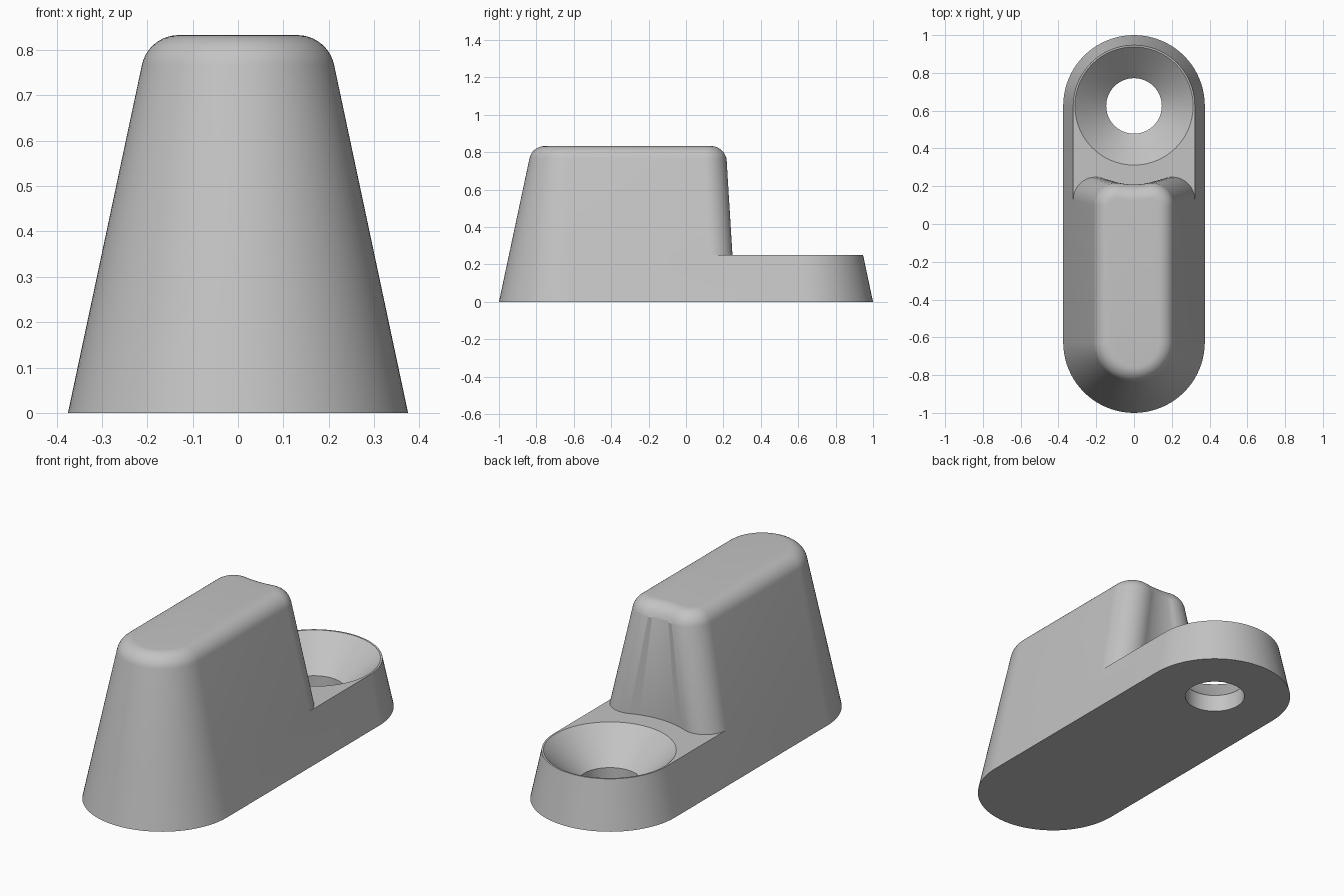
import bpy, bmesh, math
from math import sin, cos, atan2, sqrt, radians, tan, pi

if "Cube" in bpy.data.objects:
    bpy.data.objects.remove(bpy.data.objects["Cube"])

DRAFT = radians(12)
CY = 0.625            # end-arc centres at y = -CY and +CY
BASE_R = 0.375
STEP_Z, TOP_Z = 0.25, 0.833
FILLET = 0.083        # top edge rounding
CLEAR_R = 0.416       # concave clearance around the screw hole
CORNER_R = 0.12       # rounded upright back corners


def arc(cx, cy, r, a0, a1, n):
    return [(cx + r * cos(a0 + (a1 - a0) * i / n), cy + r * sin(a0 + (a1 - a0) * i / n))
            for i in range(n + 1)]


def width(z):
    return BASE_R - tan(DRAFT) * z


def corner_y(w, rc, r):
    return CY - sqrt((rc + r) ** 2 - (w - r) ** 2)


def mirrored(half):
    return half + [(-x, y) for x, y in reversed(half[1:-1])]


def plate_outline(w, y):
    return mirrored(arc(0, -CY, w, -pi / 2, 0, 20) + [(w, y)] + arc(0, CY, w, 0, pi / 2, 20))


def block_outline(w, inset):
    rc, r = CLEAR_R + inset, CORNER_R - inset
    cx, cy = w - r, corner_y(w, rc, r)
    a = atan2(CY - cy, -cx)
    half = arc(0, -CY, w, -pi / 2, 0, 20) + arc(cx, cy, r, 0, a, 14)
    half += arc(0, CY, rc, a - pi, -pi / 2, 10)[1:]
    return mirrored(half)


bm = bmesh.new()


def loft(sections):
    loops = [[bm.verts.new((x, y, z)) for x, y in pts] for pts, z in sections]
    for a, b in zip(loops, loops[1:]):
        n = len(a)
        for i in range(n):
            j = (i + 1) % n
            bm.faces.new((a[i], a[j], b[j], b[i]))
    return loops


# Low drafted plate
w_step = width(STEP_Z)
y_step = corner_y(w_step, CLEAR_R, CORNER_R)
loft([(plate_outline(BASE_R, y_step), 0), (plate_outline(w_step, y_step), STEP_Z)])

# Tall block with concave back and rounded top edge
zc = TOP_Z - FILLET
xc = width(zc) - FILLET / cos(DRAFT)
sections = [(block_outline(w_step, 0), STEP_Z)]
for i in range(11):
    t = DRAFT + (pi / 2 - DRAFT) * i / 10
    inset = FILLET * (1 - cos(t)) if i else 0
    sections.append((block_outline(xc + FILLET * cos(t), inset), zc + FILLET * sin(t)))
bm.faces.new(loft(sections)[-1])

# Countersunk screw hole
hole = [(0.147, 0.0), (0.147, 0.09), (0.313, STEP_Z)]
loft([(arc(0, CY, r, 0, 2 * pi, 64)[:-1], z) for r, z in hole])

# Weld, then close the step floor and the underside around the hole
bmesh.ops.remove_doubles(bm, verts=bm.verts[:], dist=1e-5)
for level in (0.0, STEP_Z):
    rim = [e for e in bm.edges if e.is_boundary
           and all(abs(v.co.z - level) < 1e-4 for v in e.verts)]
    bmesh.ops.triangle_fill(bm, edges=rim, use_beauty=True)
bmesh.ops.recalc_face_normals(bm, faces=bm.faces[:])

mesh = bpy.data.meshes.new("bumper_foot")
bm.to_mesh(mesh)
bm.free()
foot = bpy.data.objects.new("bumper_foot", mesh)
bpy.context.collection.objects.link(foot)

grey = bpy.data.materials.new("plain grey")
grey.diffuse_color = (0.55, 0.55, 0.55, 1)
grey.use_nodes = True
grey.node_tree.nodes["Principled BSDF"].inputs["Base Color"].default_value = grey.diffuse_color
mesh.materials.append(grey)

bpy.context.view_layer.objects.active = foot
foot.select_set(True)
bpy.ops.object.shade_smooth_by_angle(angle=radians(25))
